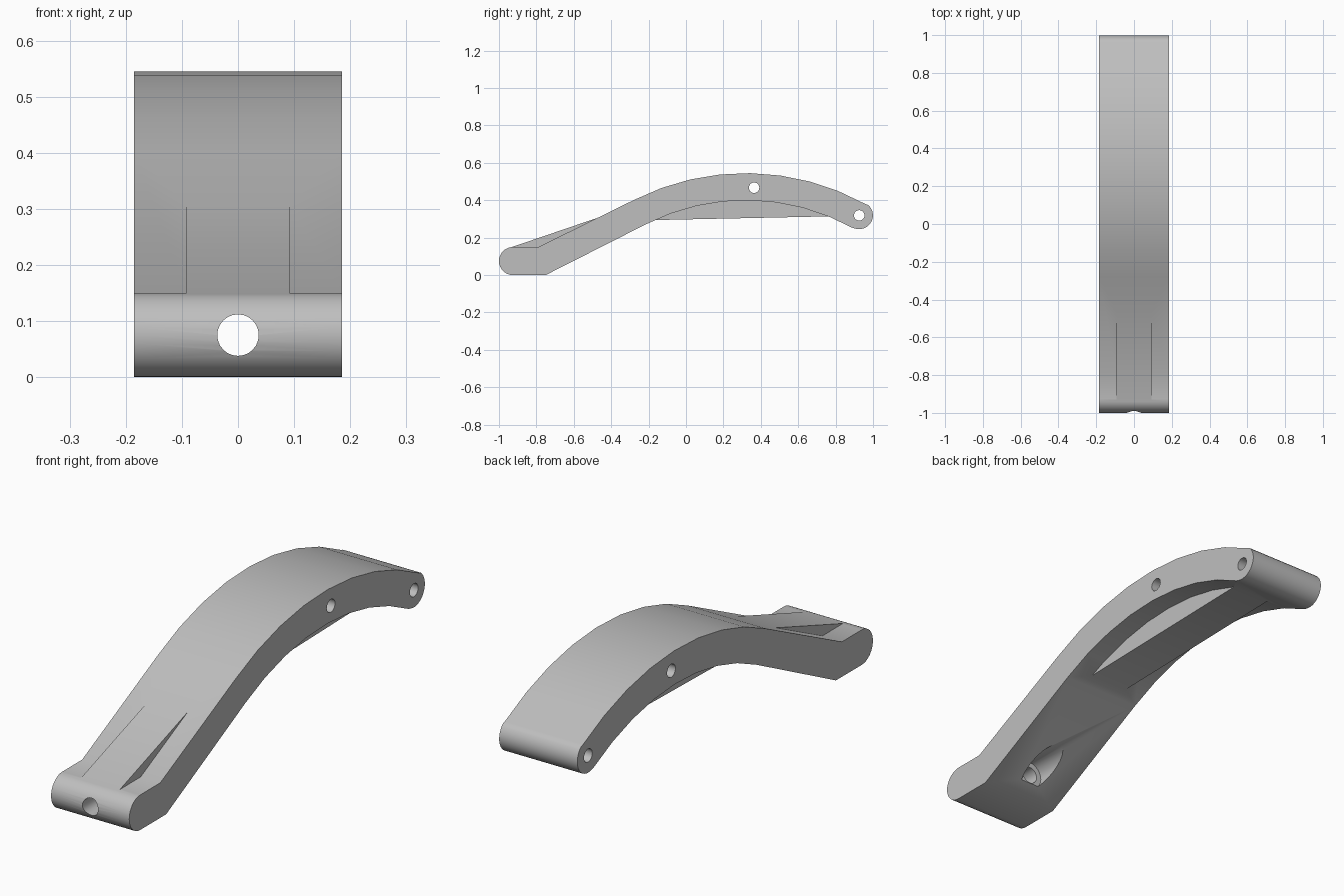
import bpy, bmesh, math
from math import sin, cos, radians, pi
from mathutils import Matrix

cube = bpy.data.objects.get("Cube")
if cube:
    bpy.data.objects.remove(cube, do_unlink=True)

grey = bpy.data.materials.new("plain grey")
grey.use_nodes = True
colour = (0.52, 0.52, 0.52, 1)
grey.diffuse_color = colour
grey.node_tree.nodes["Principled BSDF"].inputs["Base Color"].default_value = colour

HALF_WIDTH = 0.185
RIB_HALF = 0.092


def finish(name, bm):
    bmesh.ops.recalc_face_normals(bm, faces=bm.faces)
    mesh = bpy.data.meshes.new(name)
    bm.to_mesh(mesh)
    bm.free()
    mesh.materials.append(grey)
    obj = bpy.data.objects.new(name, mesh)
    bpy.context.collection.objects.link(obj)
    return obj


def prism(name, profile, half):
    """Extrude a (y, z) profile across x."""
    bm = bmesh.new()
    face = bm.faces.new([bm.verts.new((-half, y, z)) for y, z in profile])
    ext = bmesh.ops.extrude_face_region(bm, geom=[face])
    moved = [v for v in ext["geom"] if isinstance(v, bmesh.types.BMVert)]
    bmesh.ops.translate(bm, verts=moved, vec=(2 * half, 0, 0))
    return finish(name, bm)


def rod(name, radius, length, centre, axis, sides=24):
    bm = bmesh.new()
    turn = Matrix.Rotation(pi / 2, 4, "Y" if axis == "x" else "X")
    bmesh.ops.create_cone(bm, cap_ends=True, segments=sides, radius1=radius,
                          radius2=radius, depth=length,
                          matrix=Matrix.Translation(centre) @ turn)
    return finish(name, bm)


def combine(target, tool, operation):
    tool.hide_render = True
    mod = target.modifiers.new(operation.lower(), "BOOLEAN")
    mod.operation = operation
    mod.solver = "EXACT"
    mod.object = tool
    bpy.context.view_layer.objects.active = target
    bpy.ops.object.modifier_apply(modifier=mod.name)
    bpy.data.objects.remove(tool, do_unlink=True)


def arc(cy, cz, r, start, end, steps):
    """Points by angle from straight up, positive towards the back."""
    out = []
    for i in range(steps + 1):
        a = radians(start + (end - start) * i / steps)
        out.append((cy + r * sin(a), cz + r * cos(a)))
    return out


# Side profile: rounded front foot, straight slope, arch, rounded back end
ARCH = (0.32, -0.775)
profile = arc(-0.925, 0.075, 0.075, -180, 0, 16)
profile += [(-0.79, 0.15)]
profile += arc(*ARCH, 1.32, -27, 29, 8)
profile += arc(0.926, 0.319, 0.0735, 29, 209, 16)[1:-1]
profile += arc(*ARCH, 1.175, 29, -27, 8)
profile += [(-0.75, 0.0)]
arm = prism("curved_arm", profile, HALF_WIDTH)

# Central wedge above the foot
wedge = prism("foot_wedge", [(-0.935, 0.1485), (-0.47, 0.307), (-0.6, 0.22),
                             (-0.78, 0.12), (-0.935, 0.12)], RIB_HALF)
combine(arm, wedge, "UNION")

# Central rib bridging the underside of the arch
rib = prism("arch_rib", [(-0.17, 0.294), (0.775, 0.314), (0.775, 0.36),
                         (0.3, 0.46), (-0.12, 0.36), (-0.17, 0.33)], RIB_HALF)
combine(arm, rib, "UNION")

# Cross holes through the arch and the back end
for y, z in ((0.364, 0.467), (0.926, 0.319)):
    combine(arm, rod("cross_hole", 0.028, 1, (0, y, z), "x"), "DIFFERENCE")

# Bolt hole through the foot with a wider recess opening on the slope
combine(arm, rod("bolt_hole", 0.037, 0.7, (0, -0.85, 0.075), "y"), "DIFFERENCE")
combine(arm, rod("bolt_recess", 0.06, 0.4, (0, -0.48, 0.075), "y"), "DIFFERENCE")

# Smooth curves, crisp edges
bpy.ops.object.select_all(action="DESELECT")
arm.select_set(True)
bpy.context.view_layer.objects.active = arm
bpy.ops.object.shade_smooth_by_angle(angle=radians(30))
